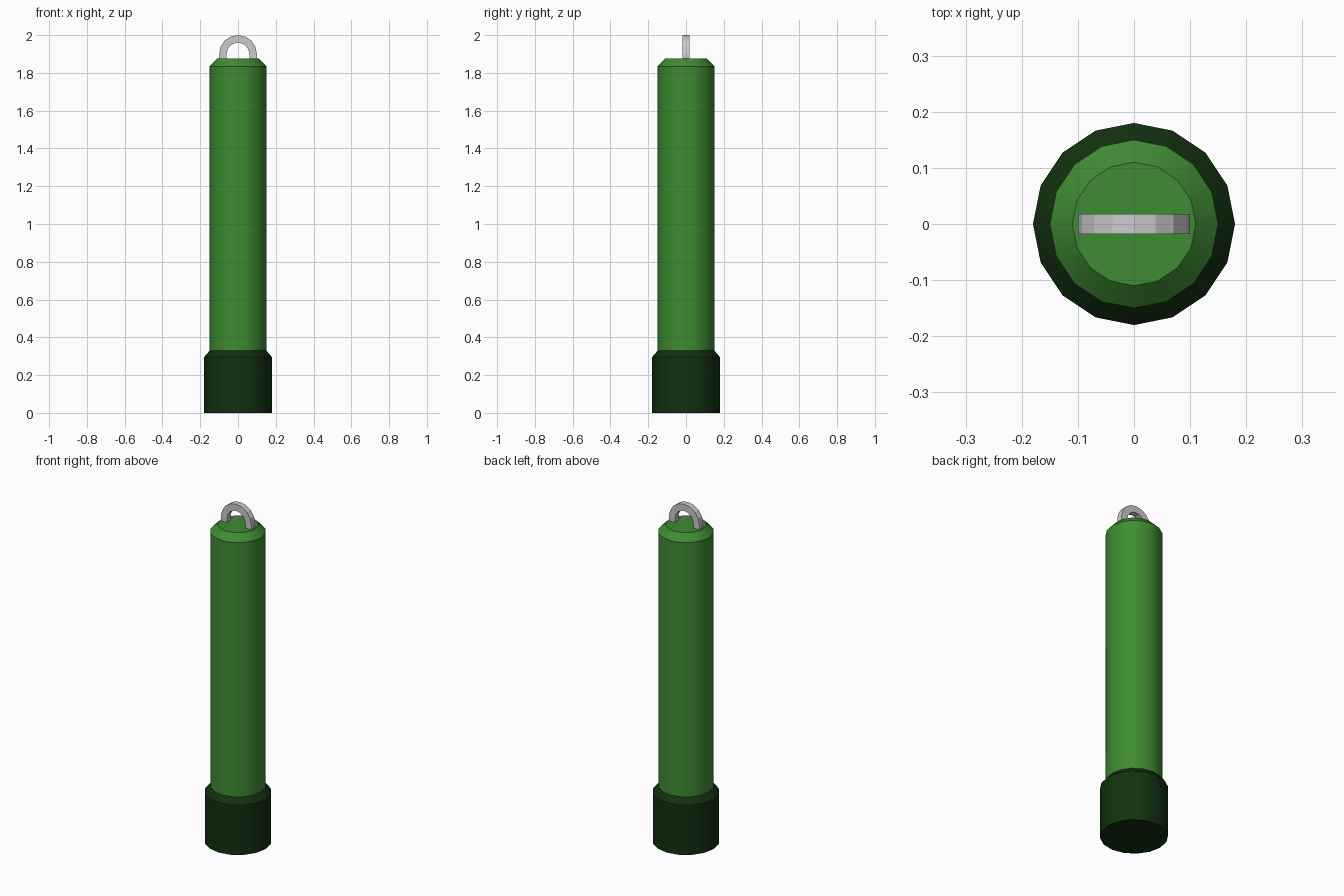
import bpy, bmesh
from math import cos, sin, pi, radians

if "Cube" in bpy.data.objects:
    bpy.data.objects.remove(bpy.data.objects["Cube"])


def finish(name, bm, color=None, smooth=True):
    bmesh.ops.recalc_face_normals(bm, faces=bm.faces)
    me = bpy.data.meshes.new(name)
    bm.to_mesh(me)
    bm.free()
    ob = bpy.data.objects.new(name, me)
    bpy.context.collection.objects.link(ob)
    if color:
        mat = bpy.data.materials.new(name + "_colour")
        mat.diffuse_color = (*color, 1)
        mat.use_nodes = True
        mat.node_tree.nodes["Principled BSDF"].inputs["Base Color"].default_value = mat.diffuse_color
        me.materials.append(mat)
    if smooth:
        bpy.ops.object.select_all(action='DESELECT')
        ob.select_set(True)
        bpy.context.view_layer.objects.active = ob
        bpy.ops.object.shade_smooth_by_angle(angle=radians(30))
    return ob


def lathe(name, profile, color, cap_bottom=False, cap_top=False, sides=16):
    bm = bmesh.new()
    rings = [[bm.verts.new((r * cos(2 * pi * i / sides), r * sin(2 * pi * i / sides), z))
              for i in range(sides)] for r, z in profile]
    for a, b in zip(rings, rings[1:]):
        for i in range(sides):
            j = (i + 1) % sides
            bm.faces.new((a[i], a[j], b[j], b[i]))
    if cap_bottom:
        bm.faces.new(rings[0][::-1])
    if cap_top:
        bm.faces.new(rings[-1])
    return finish(name, bm, color)


# Dark end cap with chamfered shoulder
lathe("base_cap", [(0.18, 0), (0.18, 0.295), (0.15, 0.33)],
      (0.006, 0.03, 0.005), cap_bottom=True)

# Green tube with chamfered top
lathe("tube", [(0.15, 0.33), (0.15, 1.835), (0.11, 1.875)],
      (0.05, 0.26, 0.033), cap_top=True)

# Hanging loop: square section swept along an arch with straight legs
bm = bmesh.new()
segs, zc, foot = 8, 1.90, 1.875
R, r, t = 0.10, 0.06, 0.0175
dirs = [(cos(pi * i / segs), sin(pi * i / segs), zc) for i in range(segs + 1)]
dirs = [(1, 0, foot)] + dirs + [(-1, 0, foot)]
secs = [[bm.verts.new((q * c, y, z + q * s))
         for q, y in ((R, -t), (R, t), (r, t), (r, -t))] for c, s, z in dirs]
for a, b in zip(secs, secs[1:]):
    for i in range(4):
        j = (i + 1) % 4
        bm.faces.new((a[i], a[j], b[j], b[i]))
bm.faces.new(secs[0])
bm.faces.new(secs[-1])
finish("hanging_loop", bm, smooth=False)
